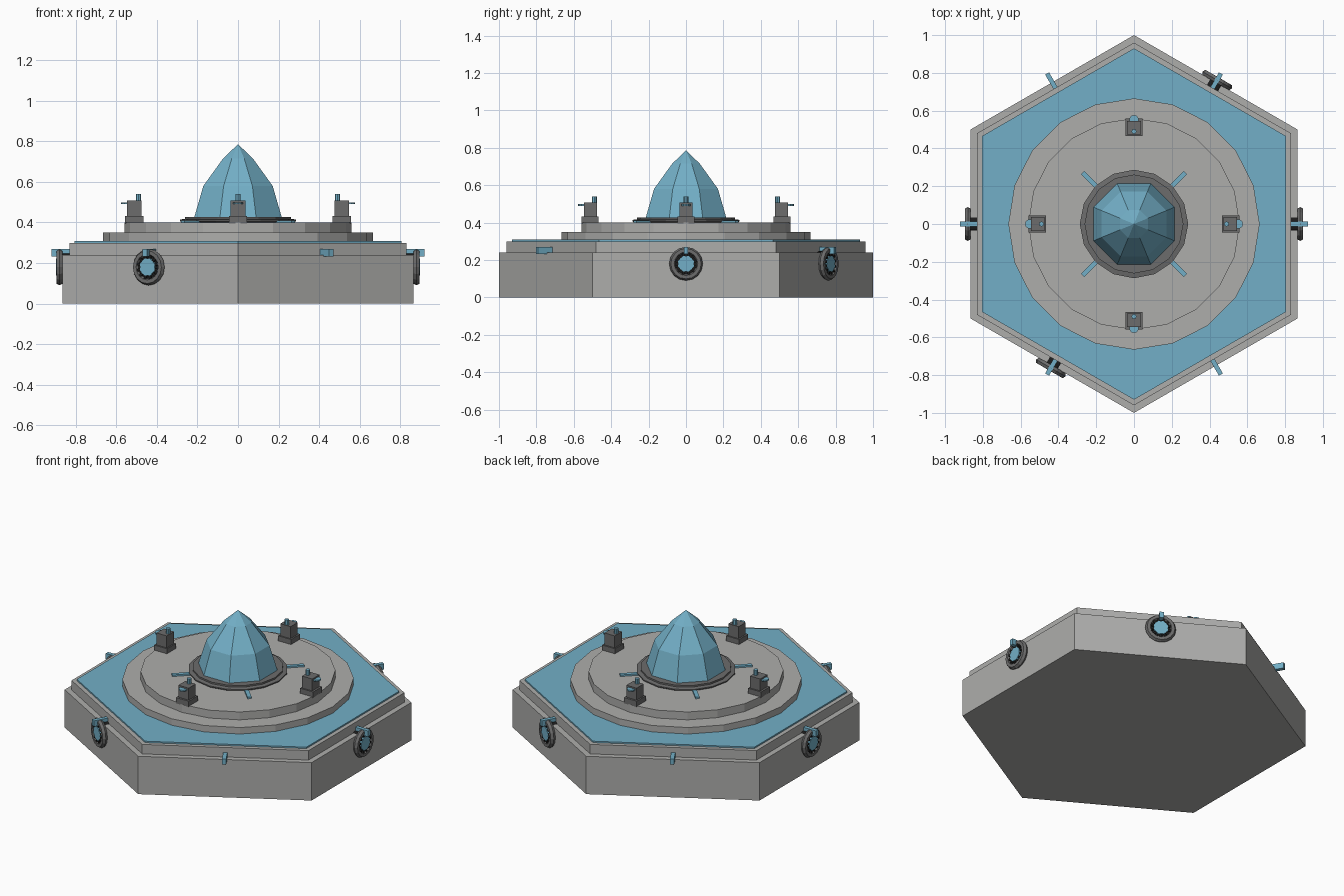
import bpy, math
from mathutils import Matrix, Vector

if "Cube" in bpy.data.objects:
    bpy.data.objects.remove(bpy.data.objects["Cube"])


def mat(name, r, g, b):
    m = bpy.data.materials.new(name)
    m.diffuse_color = (r, g, b, 1)
    m.use_nodes = True
    m.node_tree.nodes["Principled BSDF"].inputs["Base Color"].default_value = m.diffuse_color
    return m


GREY = mat("light grey", 0.42, 0.42, 0.41)
DARK = mat("dark grey", 0.15, 0.15, 0.15)
BLACK = mat("black", 0.012, 0.012, 0.012)
BLUE = mat("sky blue", 0.17, 0.43, 0.57)


def mesh(name, verts, faces, m, frame=None):
    me = bpy.data.meshes.new(name)
    me.from_pydata([tuple(v) for v in verts], [], faces)
    me.materials.append(m)
    ob = bpy.data.objects.new(name, me)
    if frame:
        me.transform(frame)
    bpy.context.collection.objects.link(ob)
    return ob


def lathe(name, profile, n, m, phase=0.0, frame=None, closed=False):
    """Spin (radius, height) points, listed from bottom to top, into n flat sides."""
    verts, faces = [], []
    for r, z in profile:
        for i in range(n):
            a = phase + 2 * math.pi * i / n
            verts.append((r * math.cos(a), r * math.sin(a), z))
    rows = len(profile)
    for k in range(rows if closed else rows - 1):
        p, q = k * n, ((k + 1) % rows) * n
        for i in range(n):
            j = (i + 1) % n
            faces.append((p + i, p + j, q + j, q + i))
    if not closed:
        faces.append(tuple(reversed(range(n))))
        faces.append(tuple(range((rows - 1) * n, rows * n)))
    return mesh(name, verts, faces, m, frame)


def box(name, lo, hi, m, frame=None):
    v = [(x, y, z) for x in (lo[0], hi[0]) for y in (lo[1], hi[1]) for z in (lo[2], hi[2])]
    f = [(0, 1, 3, 2), (4, 6, 7, 5), (0, 4, 5, 1), (2, 3, 7, 6), (0, 2, 6, 4), (1, 5, 7, 3)]
    return mesh(name, v, f, m, frame)


def spin(deg):
    return Matrix.Rotation(math.radians(deg), 4, 'Z')


# Hexagonal base, step and blue deck
up = math.pi / 2
lathe("base", [(1.0, 0), (1.0, 0.24)], 6, GREY, up)
lathe("base_step", [(0.96, 0.24), (0.96, 0.30)], 6, GREY, up)
lathe("blue_deck", [(0.93, 0.30), (0.93, 0.309)], 6, BLUE, up)

# Round platforms
lathe("lower_platform", [(0.665, 0.305), (0.665, 0.35)], 20, GREY)
lathe("upper_platform", [(0.56, 0.35), (0.56, 0.40)], 20, GREY)

# Dome collar and faceted dome
lathe("dome_collar", [(0.275, 0.40), (0.287, 0.407), (0.287, 0.414), (0.262, 0.418), (0.262, 0.428)], 16, DARK)
lathe("dome", [(0.235, 0.42), (0.185, 0.58), (0.08, 0.715), (0.001, 0.785)], 8, BLUE, math.pi / 8)

# Light strips on the platform diagonals
for d in (45, 135, 225, 315):
    box("platform_strip", (0.26, -0.012, 0.398), (0.385, 0.012, 0.41), BLUE, spin(d))

# Four posts, each with a cap nub and a small outward disc
for d in (0, 90, 180, 270):
    f = spin(d)
    box("post_foot", (0.467, -0.045, 0.395), (0.558, 0.045, 0.432), DARK, f)
    box("post_body", (0.475, -0.036, 0.43), (0.546, 0.036, 0.508), DARK, f)
    lathe("post_nub", [(0.013, 0.505), (0.013, 0.54)], 8, BLUE, 0, f @ Matrix.Translation((0.49, 0, 0)))
    lathe("post_disc", [(0.025, 0.49), (0.025, 0.499)], 10, BLUE, 0, f @ Matrix.Translation((0.552, 0, 0)))

# Blue fin on every side of the hexagon
for d in range(0, 360, 60):
    box("side_fin", (0.80, -0.012, 0.232), (0.92, 0.012, 0.269), BLUE, spin(d))

# Round hubs on four of the sides
ring = [(0.072 + 0.018 * math.cos(a), 0.88 + 0.018 * math.sin(a))
        for a in (2 * math.pi * k / 6 for k in range(6))]
for d in (0, 60, 180, 240):
    f = spin(d) @ Matrix.Translation((0, 0, 0.18)) @ Matrix.Rotation(math.pi / 2, 4, 'Y')
    lathe("hub_ring", ring, 16, DARK, 0, f, closed=True)
    lathe("hub_core", [(0.07, 0.82), (0.07, 0.884)], 16, BLACK, 0, f)
    lathe("hub_light", [(0.045, 0.87), (0.045, 0.896)], 8, BLUE, math.pi / 8, f)
    # Teeth between the light and the ring
    for k in range(12):
        box("hub_tooth", (0.04, -0.006, 0.875), (0.064, 0.006, 0.893), BLACK,
            f @ spin(30 * k + 15))
